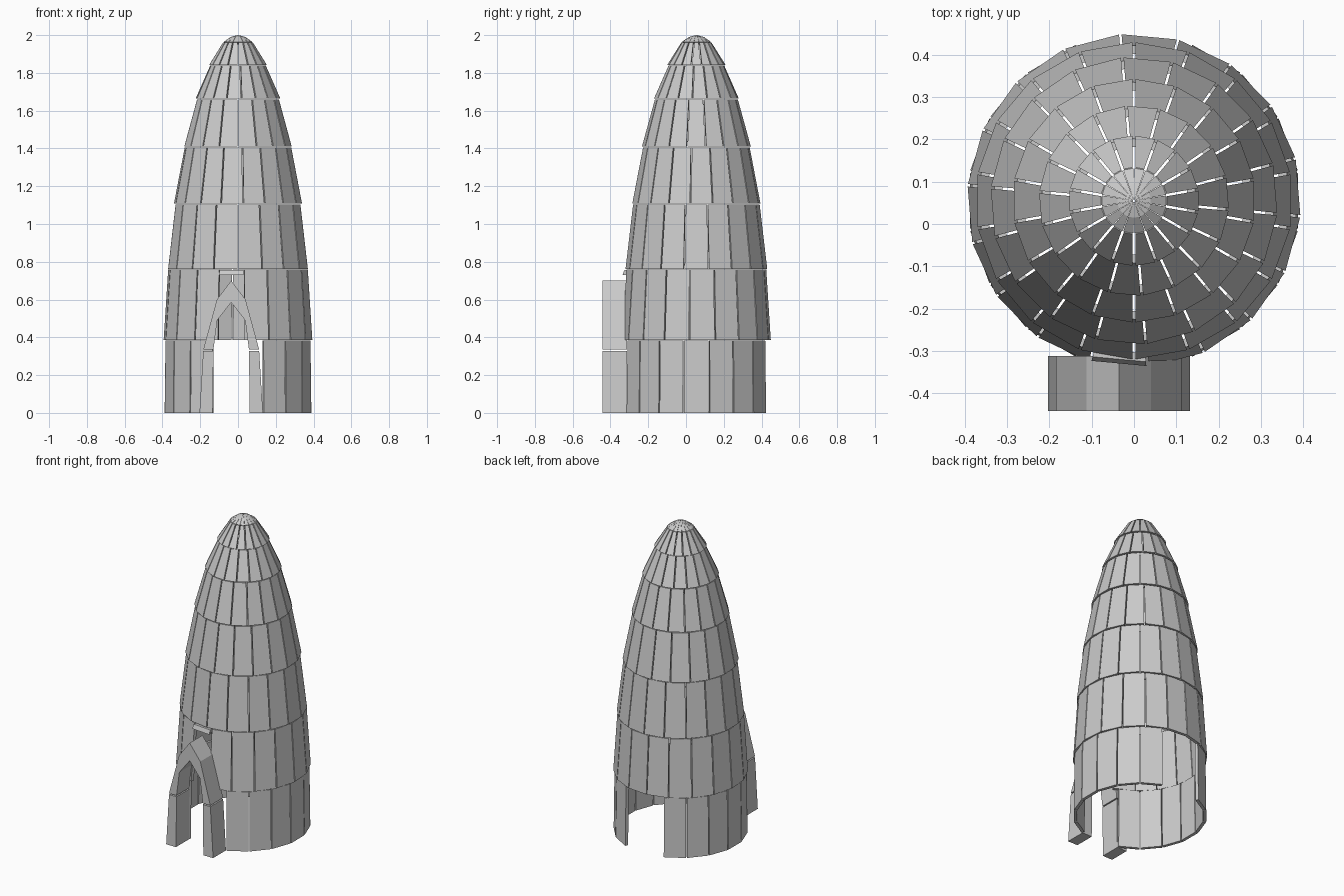
import bpy, bmesh
from math import sin, cos, radians

if "Cube" in bpy.data.objects:
    bpy.data.objects.remove(bpy.data.objects["Cube"])

CY = 0.055        # tower centre in y
N = 18            # panels per ring
STEP = 360 / N
GAP = 0.003       # half gap between panels
T = 0.02          # panel thickness


def prism(bm, a, b):
    """Closed solid between two matching outlines."""
    va = [bm.verts.new(p) for p in a]
    vb = [bm.verts.new(p) for p in b]
    n = len(va)
    bm.faces.new(va)
    bm.faces.new(vb[::-1])
    for i in range(n):
        j = (i + 1) % n
        bm.faces.new((va[j], va[i], vb[i], vb[j]))


def finish(bm, name):
    bmesh.ops.recalc_face_normals(bm, faces=bm.faces)
    me = bpy.data.meshes.new(name)
    bm.to_mesh(me)
    bm.free()
    ob = bpy.data.objects.new(name, me)
    bpy.context.collection.objects.link(ob)
    return ob


def panel(bm, angle, r0, z0, r1, z1):
    """Flat tapered panel centred on an angle in degrees."""
    def edge(side):
        a = radians(angle + side * STEP / 2)
        gx, gy = side * GAP * sin(a), -side * GAP * cos(a)
        prof = [(r0, z0), (r1, z1), (max(r1 - T, 0.004), z1), (r0 - T, z0)]
        return [(r * cos(a) + gx, CY + r * sin(a) + gy, z) for r, z in prof]
    prism(bm, edge(-1), edge(1))


# Wall rings: bottom radius, bottom z, top radius, top z, first panel angle, skipped panels
rings = [
    (0.394, 0.01, 0.389, 0.383, 0, (4, 5, 13, 14)),
    (0.395, 0.387, 0.371, 0.758, 4.7, (13,)),
    (0.375, 0.763, 0.335, 1.104, 0, ()),
    (0.340, 1.109, 0.283, 1.405, 4.7, ()),
    (0.288, 1.411, 0.220, 1.658, 0, ()),
    (0.225, 1.664, 0.148, 1.838, 4.7, ()),
    (0.154, 1.843, 0.079, 1.962, 0, ()),
]
for k, (r0, z0, r1, z1, off, skip) in enumerate(rings):
    if k == 0:
        z0 = 0.0
    bm = bmesh.new()
    for i in range(N):
        if i not in skip:
            panel(bm, off + i * STEP, r0, z0, r1, z1)
    finish(bm, f"wall_ring_{k + 1}")

# Pointed cap of narrow wedges
bm = bmesh.new()
for i in range(N):
    a0, a1 = radians((i - 0.47) * STEP), radians((i + 0.47) * STEP)
    def wedge(a):
        prof = [(0.077, 1.964), (0.04, 1.99), (0.003, 2.0), (0.003, 1.98), (0.06, 1.95)]
        return [(r * cos(a), CY + r * sin(a), z) for r, z in prof]
    prism(bm, wedge(a0), wedge(a1))
finish(bm, "cap")

# Short block closing the gap over the door
bm = bmesh.new()
panel(bm, 4.7 + 13 * STEP, 0.392, 0.73, 0.382, 0.757)
finish(bm, "lintel")

# Door arch: mirrored blocks about its own centre line
AX = -0.036
outer = [(0.168, 0), (0.148, 0.327), (0.076, 0.60), (0, 0.70)]
inner = [(0.098, 0), (0.094, 0.327), (0.074, 0.49), (0, 0.585)]
bm = bmesh.new()
for s in (-1, 1):
    for i in range(3):
        dz = 0.008 if i == 1 else 0
        q = [(outer[i][0], outer[i][1] + dz), outer[i + 1],
             inner[i + 1], (inner[i][0], inner[i][1] + dz)]
        prism(bm, [(AX + s * x, -0.443, z) for x, z in q],
              [(AX + s * x, -0.312, z) for x, z in q])
finish(bm, "door_arch")
